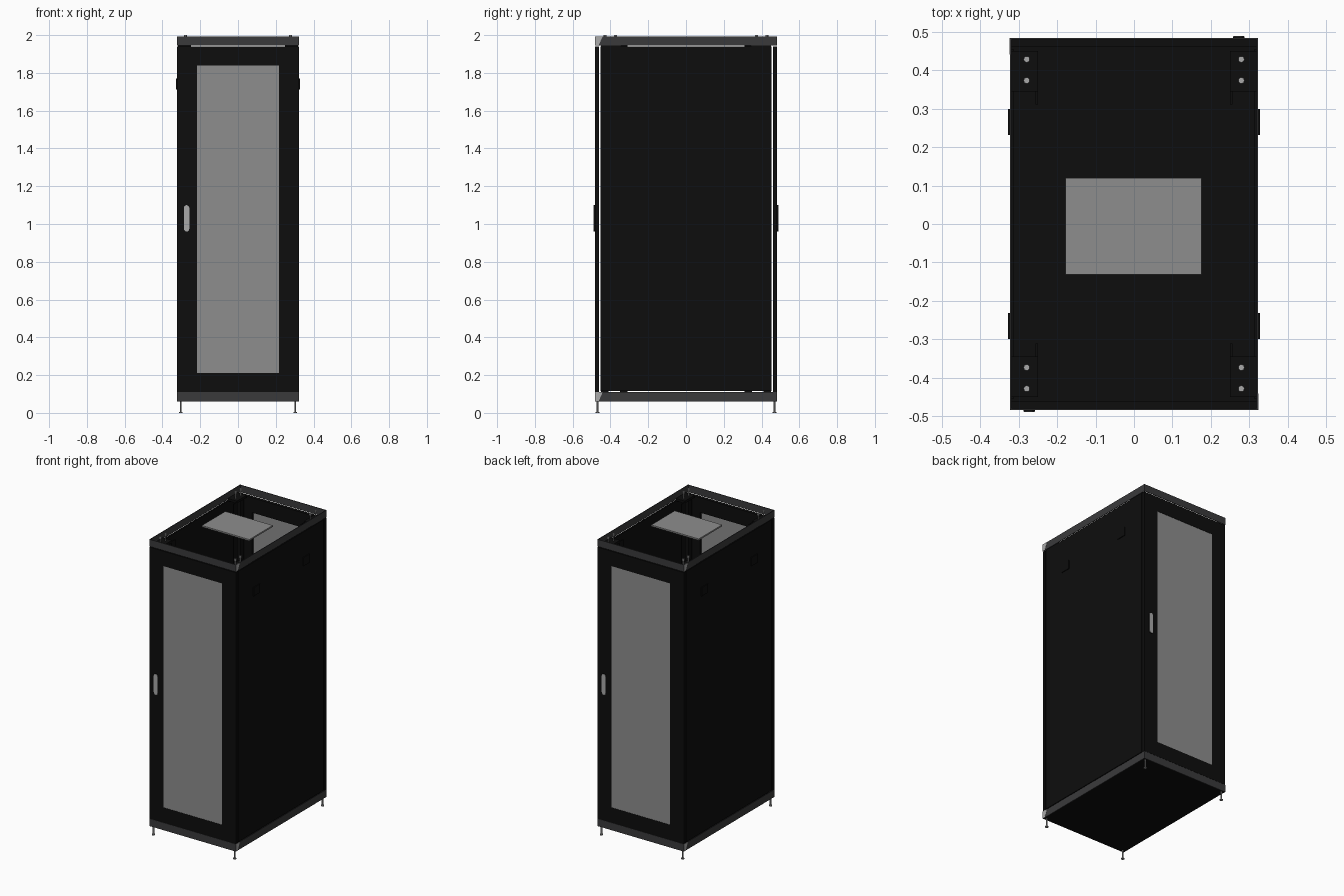
import bpy, bmesh, math
from mathutils import Matrix

cube = bpy.data.objects.get("Cube")
if cube:
    bpy.data.objects.remove(cube, do_unlink=True)


def material(name, rgb):
    m = bpy.data.materials.new(name)
    m.use_nodes = True
    col = (*rgb, 1)
    m.diffuse_color = col
    m.node_tree.nodes["Principled BSDF"].inputs["Base Color"].default_value = col
    return m


BLACK = material("satin black", (0.004, 0.004, 0.004))
CHARCOAL = material("charcoal", (0.042, 0.042, 0.044))
GREY = material("mesh grey", (0.27, 0.27, 0.27))
LIGHT = material("light grey", (0.4, 0.4, 0.4))

W, D = 0.322, 0.483          # half width and half depth
FLOOR, LOW, HIGH, TOP = 0.06, 0.11, 1.945, 1.993
GAP = 0.005
HALF_TURN = Matrix.Rotation(math.pi, 4, "Z")


def finish(bm, name, mat, smooth=False):
    bmesh.ops.recalc_face_normals(bm, faces=bm.faces)
    me = bpy.data.meshes.new(name)
    bm.to_mesh(me)
    bm.free()
    me.materials.append(mat)
    ob = bpy.data.objects.new(name, me)
    bpy.context.collection.objects.link(ob)
    if smooth:
        for o in bpy.context.selected_objects:
            o.select_set(False)
        ob.select_set(True)
        bpy.context.view_layer.objects.active = ob
        bpy.ops.object.shade_smooth_by_angle()
    return ob


def add_box(bm, x, y, z):
    """Adds a box spanning the given (low, high) pairs."""
    spans = (x, y, z)
    mid = [(a + b) / 2 for a, b in spans]
    size = [b - a for a, b in spans]
    mat = Matrix.Translation(mid) @ Matrix.Diagonal((*size, 1))
    bmesh.ops.create_cube(bm, size=1, matrix=mat)


def boxes(name, mat, *spans):
    bm = bmesh.new()
    for s in spans:
        add_box(bm, *s)
    return finish(bm, name, mat)


def add_rod(bm, x, y, z0, z1, r, sides=12):
    bmesh.ops.create_cone(bm, cap_ends=True, segments=sides, radius1=r, radius2=r,
                          depth=z1 - z0, matrix=Matrix.Translation((x, y, (z0 + z1) / 2)))


def plate(name, mat, points, thick):
    """Extrudes a flat outline along the given vector."""
    bm = bmesh.new()
    face = bm.faces.new([bm.verts.new(p) for p in points])
    new = bmesh.ops.extrude_face_region(bm, geom=[face])["geom"]
    bmesh.ops.translate(bm, vec=thick, verts=[v for v in new if isinstance(v, bmesh.types.BMVert)])
    return finish(bm, name, mat, True)


def both_ends(make):
    """Builds parts for the front, then again turned round for the back."""
    for end in ("front", "back"):
        for ob in make(end):
            if end == "back":
                ob.data.transform(HALF_TURN)


# Thin sheet rails round the top and the base
T = 0.004
for name, z in (("base_rail", (FLOOR, LOW)), ("top_rail", (HIGH, TOP))):
    boxes(name, CHARCOAL,
          ((-W, W), (-D, -D + T), z), ((-W, W), (D - T, D), z),
          ((-W, -W + T), (-D + T, D - T), z), ((W - T, W), (-D + T, D - T), z))

boxes("floor_pan", BLACK, ((-W + T, W - T), (-D + T, D - T), (FLOOR, FLOOR + T)))

# Side panels with raised latches
PANEL_Y = 0.453
for side, s in (("left", 1), ("right", -1)):
    xs = sorted((s * W, s * (W - 0.01)))
    boxes(side + "_side_panel", BLACK,
          (xs, (-PANEL_Y, PANEL_Y), (LOW + GAP, HIGH - GAP)))
    lx = sorted((s * (W - 0.002), s * (W + 0.005)))
    boxes(side + "_panel_latches", BLACK,
          *[(lx, (y - 0.034, y + 0.034), (1.712, 1.77)) for y in (-0.265, 0.265)])

# Inner posts, corner gussets and mounting rails
post, gusset, mount, screws, feet = [], [], [], bmesh.new(), bmesh.new()
for sx in (-1, 1):
    for sy in (-1, 1):
        def span(s, a, b):
            return sorted((s * a, s * b))
        post.append((span(sx, 0.27, 0.305), span(sy, 0.41, 0.45), (FLOOR, HIGH)))
        gusset.append((span(sx, 0.25, W - T), span(sy, 0.345, 0.45), (HIGH - 0.008, HIGH + 0.008)))
        mount.append((span(sx, 0.25, 0.256), span(sy, 0.31, 0.35), (FLOOR, HIGH)))
        for y in (0.373, 0.428):
            add_rod(screws, sx * 0.279, sy * y, HIGH, TOP, 0.004)
            add_rod(screws, sx * 0.279, sy * y, TOP - 0.004, 2.0, 0.008)
        # Levelling feet
        add_rod(feet, sx * 0.303, sy * 0.468, 0.006, FLOOR, 0.005)
        add_rod(feet, sx * 0.303, sy * 0.468, 0, 0.006, 0.01)
boxes("inner_posts", BLACK, *post)
boxes("corner_gussets", BLACK, *gusset)
boxes("mounting_rails", BLACK, *mount)
finish(screws, "top_screws", LIGHT, True)
finish(feet, "levelling_feet", GREY, True)

# Vent plate in the roof opening
boxes("roof_vent_plate", GREY, ((-0.178, 0.176), (-0.131, 0.119), (1.98, 1.99)))


def door(end):
    wx, wz0, wz1 = 0.218, 0.212, 1.84
    z0, z1 = LOW + 0.001, HIGH - GAP
    y = (-D, -D + 0.022)
    frame = boxes(end + "_door_frame", BLACK,
                  ((-W, -wx), y, (z0, z1)), ((wx, W), y, (z0, z1)),
                  ((-wx, wx), y, (z0, wz0)), ((-wx, wx), y, (wz1, z1)))
    mesh = boxes(end + "_door_mesh", GREY, ((-wx, wx), (-D + 0.002, -D + 0.008), (wz0, wz1)))

    # Handle with rounded ends
    def outline(r, half, y):
        pts = []
        for i in range(14):
            a = math.pi * (i % 7) / 6 + (math.pi if i >= 7 else 0)
            zc = 1.03 + (half - r) * (1 if i < 7 else -1)
            pts.append((-0.272 + r * math.cos(a), y, zc + r * math.sin(a)))
        return pts
    base = plate(end + "_handle_base", BLACK, outline(0.015, 0.071, -D), (0, -0.004, 0))
    grip = plate(end + "_handle_grip", LIGHT, outline(0.014, 0.07, -D - 0.004), (0, -0.002, 0))
    return frame, mesh, base, grip


def corner_caps(end):
    """Pale cut-off ends of the rails on one side."""
    caps = []
    for name, z0, z1 in (("base", FLOOR, LOW), ("top", HIGH, TOP)):
        pts = [(W, -D, z0), (W, -D + 0.02, z0), (W, -D + 0.042, z1), (W, -D, z1)]
        caps.append(plate(f"{end}_{name}_corner_cap", LIGHT, pts, (0.001, 0, 0)))
    return caps


both_ends(door)
both_ends(corner_caps)
